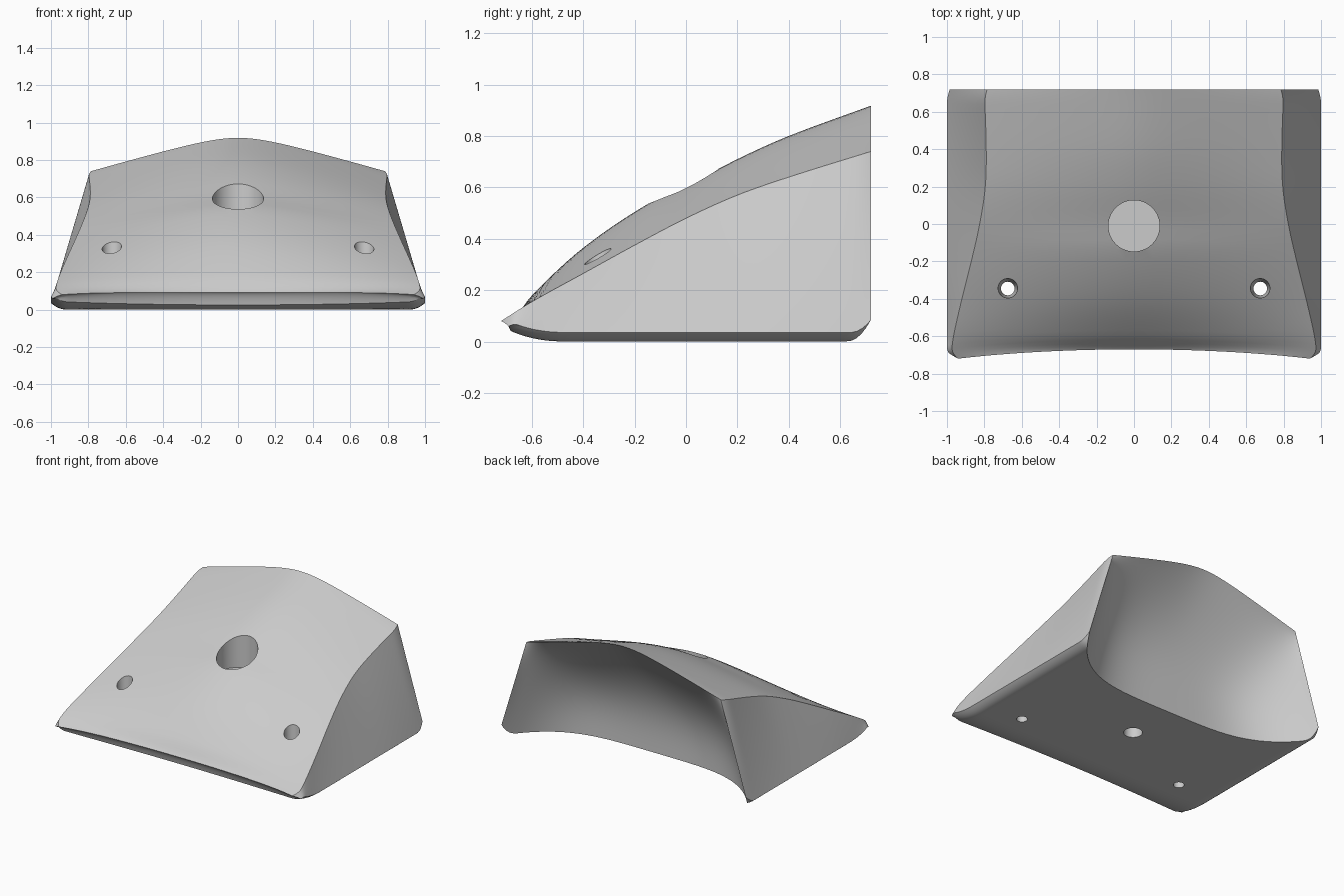
import bpy, bmesh, math

cube = bpy.data.objects.get("Cube")
if cube:
    bpy.data.objects.remove(cube)

# Height of the centre line and the side ridge, and ridge half width, along y
CROWN = [(-.72, .075), (-.67, .09), (-.6, .18), (-.4, .365), (-.15, .535),
         (0, .605), (.2, .71), (.4, .80), (.72, .918)]
RIDGE = [(-.72, .08), (-.6, .155), (-.4, .265), (-.2, .375), (0, .48),
         (.2, .57), (.4, .64), (.72, .74)]
WIDTH = [(-.72, .98), (-.6, .965), (-.4, .92), (-.2, .87), (0, .825),
         (.2, .795), (.4, .79), (.72, .80)]


def clamp(a):
    return max(0.0, min(1.0, a))


def sample(points, y):
    """Smooth interpolation through a short profile."""
    y = max(points[0][0], min(points[-1][0], y))
    i = 0
    while i < len(points) - 2 and y > points[i + 1][0]:
        i += 1

    def slope(k):
        a, b = points[max(k - 1, 0)], points[min(k + 1, len(points) - 1)]
        return (b[1] - a[1]) / (b[0] - a[0])

    (y0, z0), (y1, z1) = points[i], points[i + 1]
    h = y1 - y0
    s = (y - y0) / h
    bend = s * (1 - s)
    return (z0 + (z1 - z0) * s * s * (3 - 2 * s)
            + h * bend * ((1 - s) * slope(i) - s * slope(i + 1)))


def bump(u):
    """Cross-section of the top: a softened roof."""
    k = .06
    return (math.sqrt(1 + k) - math.sqrt(u * u + k)) / (math.sqrt(1 + k) - math.sqrt(k))


def shape(u, v, t):
    """Map a block (across, front to back, height) to the hollow-backed wedge."""
    front = -.72 + .05 * (1 - u * u) + .03 * (1 - t)
    back = .72 - .37 * (1 - u ** 4) * (1 - t ** 3)
    y = front + (back - front) * v
    ridge = sample(RIDGE, y)
    top = ridge + (sample(CROWN, y) - ridge) * bump(u)
    # rounded underside edges
    low = (.06 * clamp((-.45 - y) / .27) ** 2.5
           + .035 * clamp((abs(u) - .92) / .08) ** 2
           + .05 * clamp((y - .64) / .08) ** 2)
    low = min(low, .6 * top)
    half = 1.0 + (sample(WIDTH, y) - 1.0) * t
    half -= .04 * clamp((-.66 - y) / .06) ** 2 + .015 * clamp((y - .64) / .08) ** 2
    return (u * half, y, low + (top - low) * t)


def build_body():
    size = (56, 40, 24)
    bm = bmesh.new()
    verts = {}

    def vert(key):
        if key not in verts:
            u, v, t = (math.sin(math.pi / 2 * (2 * k / n - 1)) for k, n in zip(key, size))
            verts[key] = bm.verts.new(shape(u, (v + 1) / 2, (t + 1) / 2))
        return verts[key]

    for axis in range(3):
        p, q = (axis + 1) % 3, (axis + 2) % 3
        for side in (0, size[axis]):
            for a in range(size[p]):
                for b in range(size[q]):
                    corners = []
                    for da, db in ((0, 0), (1, 0), (1, 1), (0, 1)):
                        key = [0, 0, 0]
                        key[axis], key[p], key[q] = side, a + da, b + db
                        corners.append(vert(tuple(key)))
                    bm.faces.new(corners)
    bmesh.ops.recalc_face_normals(bm, faces=bm.faces)
    mesh = bpy.data.meshes.new("wedge_body")
    bm.to_mesh(mesh)
    bm.free()
    obj = bpy.data.objects.new("wedge_body", mesh)
    bpy.context.collection.objects.link(obj)
    return obj


def drill(body, x, y, z0, z1, r0, r1):
    """Cut a round, optionally tapered, vertical hole."""
    bpy.ops.mesh.primitive_cone_add(vertices=48, radius1=r0, radius2=r1, depth=z1 - z0,
                                    location=(x, y, (z0 + z1) / 2))
    cutter = bpy.context.object
    cutter.name = "hole_cutter"
    cutter.hide_render = True
    mod = body.modifiers.new("hole", 'BOOLEAN')
    mod.operation = 'DIFFERENCE'
    mod.solver = 'EXACT'
    mod.object = cutter
    bpy.ops.object.select_all(action='DESELECT')
    body.select_set(True)
    bpy.context.view_layer.objects.active = body
    bpy.ops.object.modifier_apply(modifier=mod.name)
    bpy.data.objects.remove(cutter)


body = build_body()

# Plain grey finish
grey = bpy.data.materials.new("light_grey")
grey.use_nodes = True
colour = (.6, .6, .6, 1)
grey.diffuse_color = colour
grey.node_tree.nodes["Principled BSDF"].inputs["Base Color"].default_value = colour
body.data.materials.append(grey)

# Bolt pocket, its underside socket, and the two screw holes
drill(body, 0, -.01, .43, 1.2, .137, .137)
drill(body, 0, -.01, -.2, .3, .062, .062)
for side in (-1, 1):
    drill(body, side * .675, -.345, -.05, .5, .034, .06)

bpy.ops.object.shade_smooth_by_angle(angle=math.radians(32))
